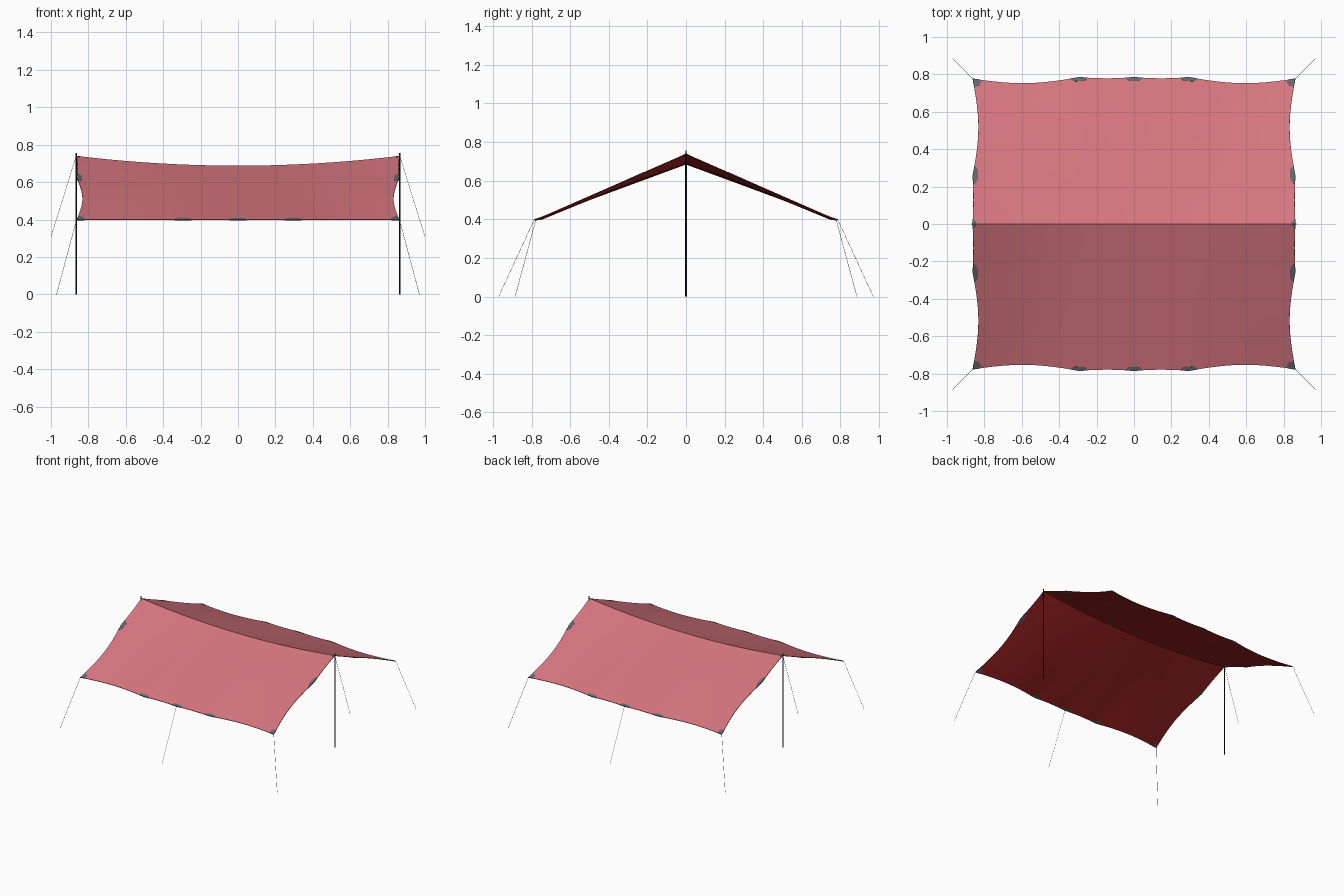
import bpy
from math import sin, cos, pi, radians

if "Cube" in bpy.data.objects:
    bpy.data.objects.remove(bpy.data.objects["Cube"])


def material(name, rgb):
    m = bpy.data.materials.new(name)
    m.use_nodes = True
    m.diffuse_color = (*rgb, 1)
    bsdf = m.node_tree.nodes["Principled BSDF"]
    bsdf.inputs["Base Color"].default_value = (*rgb, 1)
    bsdf.inputs["Roughness"].default_value = 0.9
    return m


RED = material("red cloth", (0.67, 0.178, 0.207))
LINING = material("deep red lining", (0.44, 0.021, 0.02))
GREY = material("grey patch", (0.122, 0.137, 0.162))
BLACK = material("black metal", (0.01, 0.01, 0.012))
ROPE = material("grey cord", (0.22, 0.22, 0.25))

RIDGE, EAVE, SAG = 0.74, 0.40, 0.052
CLOTH = 0.004


# Cloth surface: u runs along the ridge, v across it, both from -1 to 1
def half_width(v):
    s = abs(v)
    if s < 0.335:
        return 0.863 - 0.004 * sin(pi * s / 0.335)
    return 0.863 - 0.031 * sin(pi * (s - 0.335) / 0.665)


def half_depth(u):
    s = abs(u)
    if s < 0.34:
        return 0.785 - 0.006 * sin(pi * s / 0.34)
    t = (s - 0.34) / 0.66
    return 0.785 - 0.008 * t - 0.028 * sin(pi * t)


def cloth(u, v):
    top = RIDGE - SAG * (1 - u * u)
    return (u * half_width(v), v * half_depth(u), top + (EAVE - top) * abs(v))


def sheet(name, f, nu, nv, mats, thick, offset):
    """Grid surface from f(s, t), s and t in 0..1, given thickness."""
    verts = [f(i / nu, j / nv) for j in range(nv + 1) for i in range(nu + 1)]
    w = nu + 1
    faces = [(j * w + i, j * w + i + 1, (j + 1) * w + i + 1, (j + 1) * w + i)
             for j in range(nv) for i in range(nu)]
    mesh = bpy.data.meshes.new(name)
    mesh.from_pydata(verts, [], faces)
    mesh.update()
    if sum(p.normal.z for p in mesh.polygons) < 0:
        mesh.flip_normals()
    for m in mats:
        mesh.materials.append(m)
    ob = bpy.data.objects.new(name, mesh)
    bpy.context.collection.objects.link(ob)
    solid = ob.modifiers.new("thickness", "SOLIDIFY")
    solid.thickness, solid.offset = thick, offset
    solid.material_offset = solid.material_offset_rim = len(mats) - 1
    bpy.ops.object.select_all(action="DESELECT")
    bpy.context.view_layer.objects.active = ob
    ob.select_set(True)
    # thickness is applied first so that the rim edges stay sharp
    bpy.ops.object.modifier_apply(modifier=solid.name)
    bpy.ops.object.shade_smooth_by_angle(angle=radians(30))


def cord(name, points, radius, mat):
    curve = bpy.data.curves.new(name, "CURVE")
    curve.dimensions = "3D"
    curve.bevel_depth, curve.bevel_resolution = radius, 1
    curve.use_fill_caps = True
    line = curve.splines.new("POLY")
    line.points.add(len(points) - 1)
    for p, co in zip(line.points, points):
        p.co = (*co, 1)
    curve.materials.append(mat)
    ob = bpy.data.objects.new(name, curve)
    bpy.context.collection.objects.link(ob)


# Canopy with deeper red underside
sheet("canopy", lambda s, t: cloth(2 * s - 1, 2 * t - 1), 56, 48,
      [RED, LINING], CLOTH, -1)


# Reinforcing patches: half ellipses on the edges, quarter ellipses in corners
def patch(name, u0, v0, ru, rv, start, sweep):
    def f(s, t):
        a = start + sweep * s
        r = 0.02 + 0.98 * t
        u = u0 + ru * r * cos(a)
        v = v0 + rv * r * sin(a)
        x, y, z = cloth(max(-1, min(1, u)), max(-1, min(1, v)))
        return (x, y, z - CLOTH / 2)
    sheet(name, f, 12, 4, [GREY], CLOTH + 0.0018, 0)


for sy, side in ((-1, "front"), (1, "back")):
    toward = pi / 2 * (1 + sy)
    for k, u in enumerate((-0.342, 0, 0.342)):
        patch(f"{side}_eave_patch_{k + 1}", u, sy, 0.053, 0.027, toward, pi)
    for sx, hand in ((-1, "right"), (1, "left")):
        inward = pi / 2 if sx > 0 else -pi / 2
        patch(f"{side}_{hand}_edge_patch", sx, sy * 0.335, 0.033, 0.06, inward, pi)
        patch(f"{side}_{hand}_corner_patch", sx, sy, 0.048, 0.055,
              (pi if sx > 0 else 0), sx * sy * pi / 2)
        # Corner guy lines
        cord(f"{side}_{hand}_guy_line",
             [cloth(sx, sy), (sx * 0.97, sy * 0.885, 0)], 0.001, ROPE)
    # Eave guy lines
    cord(f"{side}_middle_guy_line", [cloth(0, sy), (0, sy * 0.97, 0)], 0.001, ROPE)

# Poles with tip pins, ridge end patches and end guy lines
for sx, hand in ((-1, "right"), (1, "left")):
    x = sx * 0.865
    patch(f"{hand}_ridge_patch", sx, 0, 0.025, 0.025,
          pi / 2 if sx > 0 else -pi / 2, pi)
    cord(f"{hand}_pole", [(x, 0, 0), (x, 0, RIDGE)], 0.0045, BLACK)
    cord(f"{hand}_pole_tip", [(x, 0, RIDGE - 0.005), (x, 0, 0.756)], 0.004, BLACK)
    cord(f"{hand}_end_guy_line", [(x, 0, RIDGE), (sx * 0.999, 0, 0.31)], 0.001, ROPE)
